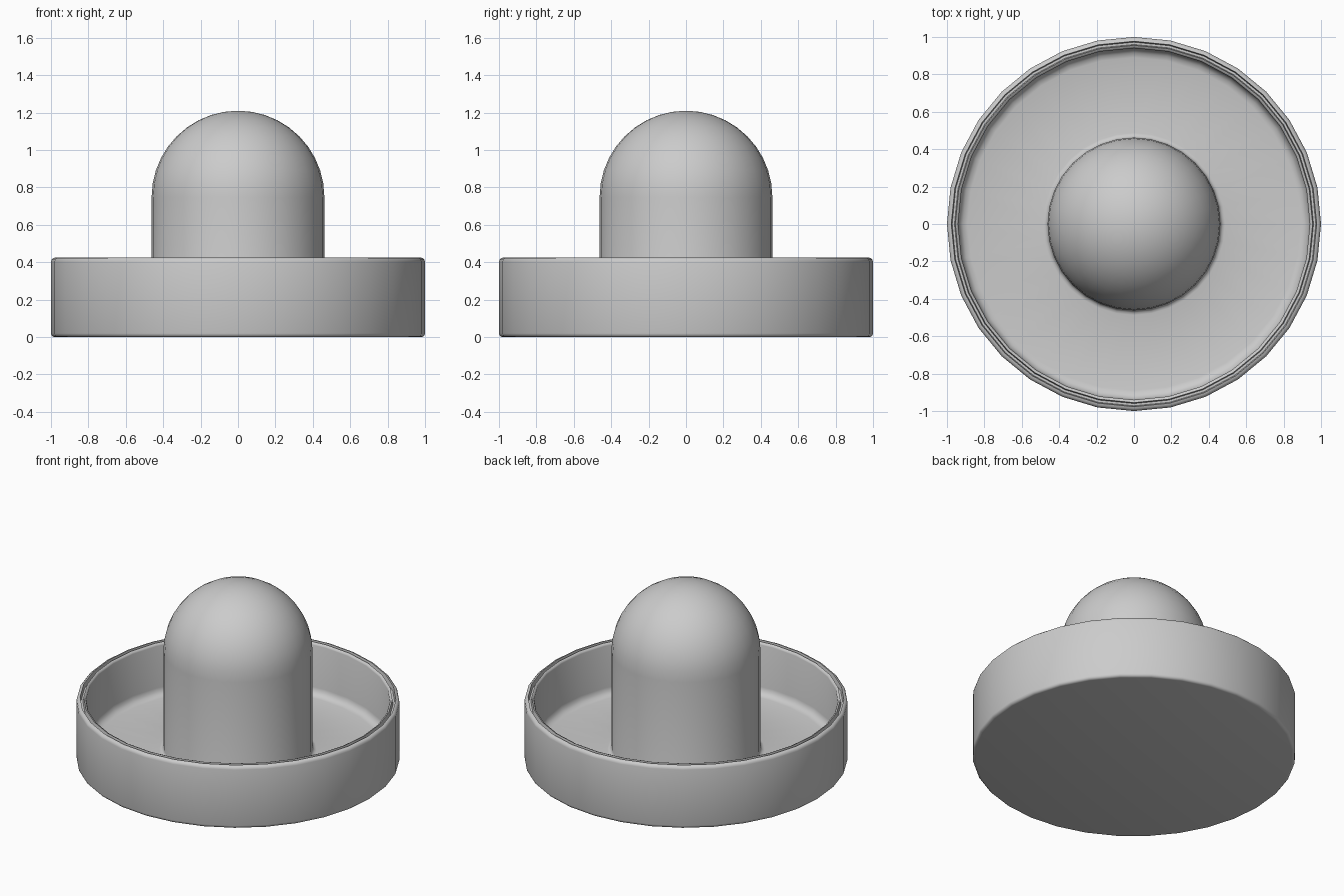
import bpy, bmesh, math

if "Cube" in bpy.data.objects:
    bpy.data.objects.remove(bpy.data.objects["Cube"])

SEGMENTS = 32


def arc(cx, cz, r, a0, a1, steps):
    """Points (radius, z) along an arc, angles in degrees."""
    out = []
    for i in range(steps + 1):
        a = math.radians(a0 + (a1 - a0) * i / steps)
        out.append((cx + r * math.cos(a), cz + r * math.sin(a)))
    return out


def lathe(name, profile):
    """Spin a profile that starts and ends on the z axis into a closed solid."""
    bm = bmesh.new()
    verts = [bm.verts.new((max(r, 0), 0, z)) for r, z in profile]
    edges = [bm.edges.new(pair) for pair in zip(verts, verts[1:])]
    bmesh.ops.spin(bm, geom=verts + edges, cent=(0, 0, 0), axis=(0, 0, 1),
                   angle=math.tau, steps=SEGMENTS)
    bmesh.ops.remove_doubles(bm, verts=bm.verts, dist=0.0005)
    bmesh.ops.recalc_face_normals(bm, faces=bm.faces)
    mesh = bpy.data.meshes.new(name)
    bm.to_mesh(mesh)
    bm.free()
    obj = bpy.data.objects.new(name, mesh)
    bpy.context.collection.objects.link(obj)
    bpy.context.view_layer.objects.active = obj
    obj.select_set(True)
    bpy.ops.object.shade_smooth_by_angle(angle=math.radians(50))
    obj.select_set(False)
    return obj


FLOOR = 0.075
HANDLE = 0.462

profile = [(0, 0)]
# rounded foot and outer lip of the wall
profile += arc(0.98, 0.02, 0.02, -90, 0, 3)
profile += arc(0.977, 0.402, 0.023, 0, 90, 3)
# narrow groove along the rim, then inner lip
profile += [(0.972, 0.395), (0.96, 0.395)]
profile += arc(0.955, 0.41, 0.015, 90, 180, 2)
# fillet from wall into dish floor, then from floor into handle
profile += arc(0.89, FLOOR + 0.05, 0.05, 0, -90, 3)
profile += arc(HANDLE + 0.025, FLOOR + 0.025, 0.025, 270, 180, 3)
# domed handle
profile += arc(0, 1.21 - HANDLE, HANDLE, 0, 90, 10)

lathe("mallet_body", profile)
